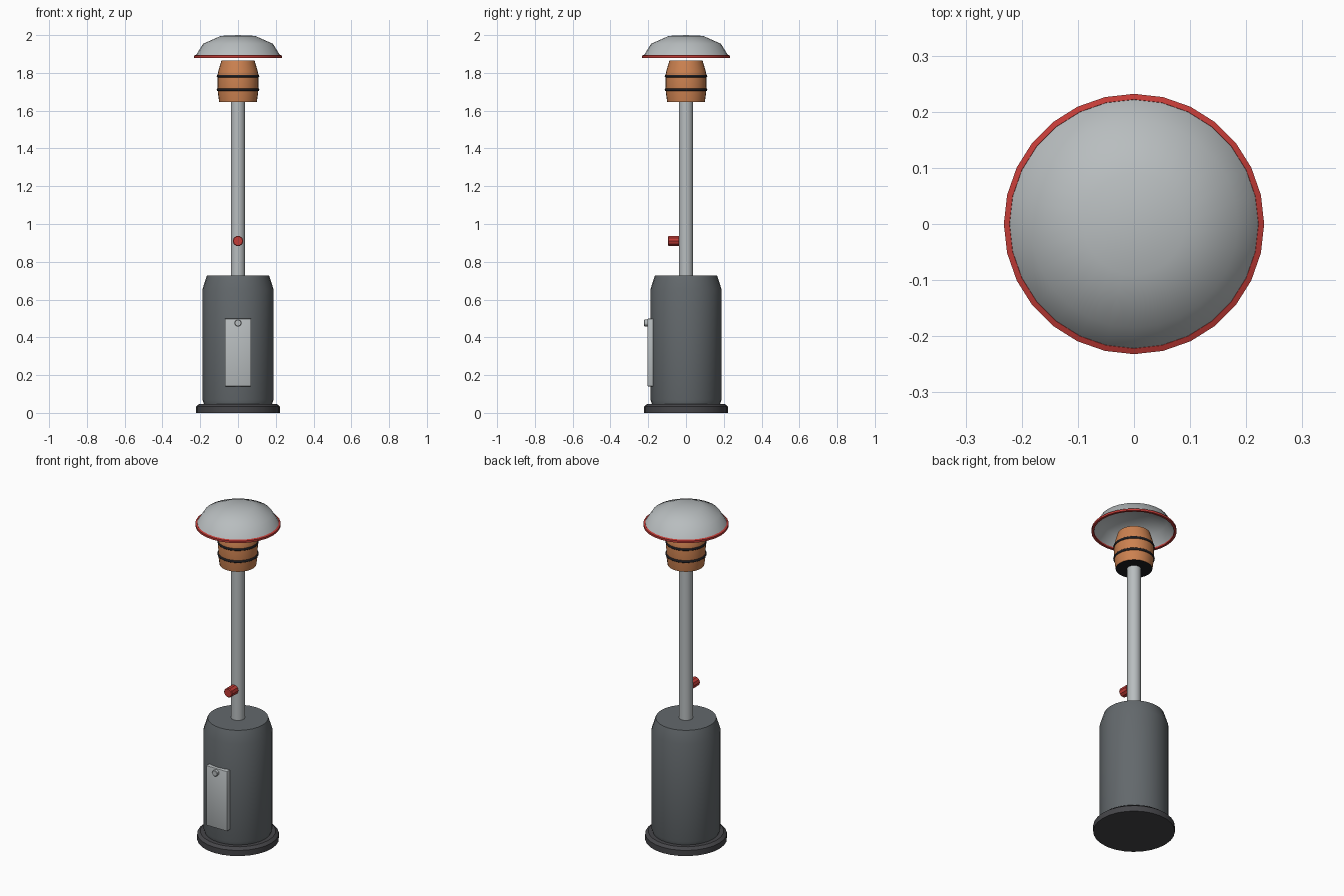
import bpy, bmesh, math

cube = bpy.data.objects.get("Cube")
if cube:
    bpy.data.objects.remove(cube, do_unlink=True)


def material(name, r, g, b):
    m = bpy.data.materials.new(name)
    m.use_nodes = True
    m.diffuse_color = (r, g, b, 1)
    bsdf = next(n for n in m.node_tree.nodes if n.type == 'BSDF_PRINCIPLED')
    bsdf.inputs["Base Color"].default_value = (r, g, b, 1)
    return m


steel = material("brushed steel", 0.48, 0.51, 0.52)
slate = material("slate grey", 0.125, 0.14, 0.15)
charcoal = material("charcoal", 0.06, 0.06, 0.066)
copper = material("copper orange", 0.60, 0.22, 0.08)
red = material("red", 0.55, 0.045, 0.038)
black = material("black", 0.012, 0.012, 0.015)


def finish(name, bm, mats, angle=30):
    bmesh.ops.recalc_face_normals(bm, faces=bm.faces)
    mesh = bpy.data.meshes.new(name)
    bm.to_mesh(mesh)
    bm.free()
    ob = bpy.data.objects.new(name, mesh)
    bpy.context.collection.objects.link(ob)
    for m in mats:
        mesh.materials.append(m)
    bpy.ops.object.select_all(action='DESELECT')
    ob.select_set(True)
    bpy.context.view_layer.objects.active = ob
    bpy.ops.object.shade_smooth_by_angle(angle=math.radians(angle))
    return ob


def lathe(name, profile, mats, sides=28, angle=30, closed=False):
    """Revolve (radius, height) points around z; a closed profile forms a ring."""
    bm = bmesh.new()
    pts = profile + profile[:1] if closed else profile
    verts = [bm.verts.new((r, 0, z)) for r, z in pts]
    edges = [bm.edges.new(pair) for pair in zip(verts, verts[1:])]
    bmesh.ops.spin(bm, geom=verts + edges, cent=(0, 0, 0), axis=(0, 0, 1),
                   angle=math.tau, steps=sides, use_duplicate=False)
    bmesh.ops.remove_doubles(bm, verts=bm.verts, dist=0.0005)
    return finish(name, bm, mats, angle)


def front_knob(name, mat, radius, y_front, y_back, z, sides, bevel):
    """Short bevelled cylinder pointing forward."""
    depth = y_back - y_front
    profile = [(0, 0), (radius, 0), (radius, depth - bevel),
               (radius - bevel, depth), (0, depth)]
    ob = lathe(name, profile, [mat], sides)
    ob.rotation_euler.x = math.pi / 2
    ob.location = (0, y_back, z)
    return ob


# Base and gas bottle housing
lathe("base", [(0, 0), (0.222, 0), (0.222, 0.034), (0.205, 0.048), (0, 0.048)], [charcoal])
lathe("tank_housing", [(0, 0.045), (0.18, 0.045), (0.188, 0.07), (0.188, 0.655),
                       (0.165, 0.727), (0, 0.727)], [slate])

# Access door with bevelled edges
bm = bmesh.new()
bmesh.ops.create_cube(bm, size=1)
bmesh.ops.scale(bm, vec=(0.14, 0.037, 0.36), verts=bm.verts)
bmesh.ops.translate(bm, vec=(0, -0.186, 0.32), verts=bm.verts)
bmesh.ops.bevel(bm, geom=bm.edges[:], offset=0.006, segments=2, profile=0.5, affect='EDGES')
finish("access_door", bm, [steel])
front_knob("door_latch", steel, 0.018, -0.222, -0.2, 0.476, 12, 0.002)

# Pole and valve knob
lathe("pole", [(0, 0.70), (0.038, 0.70), (0.038, 1.66), (0, 1.66)], [steel], 20)
front_knob("valve_knob", red, 0.028, -0.096, -0.036, 0.91, 10, 0.004)

# Burner head: copper sides, black underside
burner = lathe("burner_head", [(0, 1.647), (0.1, 1.647), (0.107, 1.70), (0.108, 1.79),
                               (0.104, 1.81), (0.088, 1.865), (0, 1.865)], [copper, black])
for face in burner.data.polygons:
    if face.normal.z < -0.9:
        face.material_index = 1

# Black bands around the burner
for name, z in (("lower_band", 1.711), ("upper_band", 1.783)):
    ring = [(0.105 + 0.008 * math.cos(a * math.tau / 8),
             z + 0.008 * math.sin(a * math.tau / 8)) for a in range(8)]
    lathe(name, ring, [black], angle=50, closed=True)

# Hollow reflector dome with red rim
outer = [(0, 2.0), (0.09, 1.996), (0.185, 1.954), (0.225, 1.89)]
inner = [(0.219, 1.888), (0.181, 1.949), (0.088, 1.990), (0, 1.994)]
lathe("reflector_dome", outer + inner, [steel], angle=50)
lathe("reflector_rim", [(0.218, 1.88), (0.232, 1.88), (0.232, 1.892), (0.222, 1.896),
                        (0.218, 1.892)], [red], closed=True)
